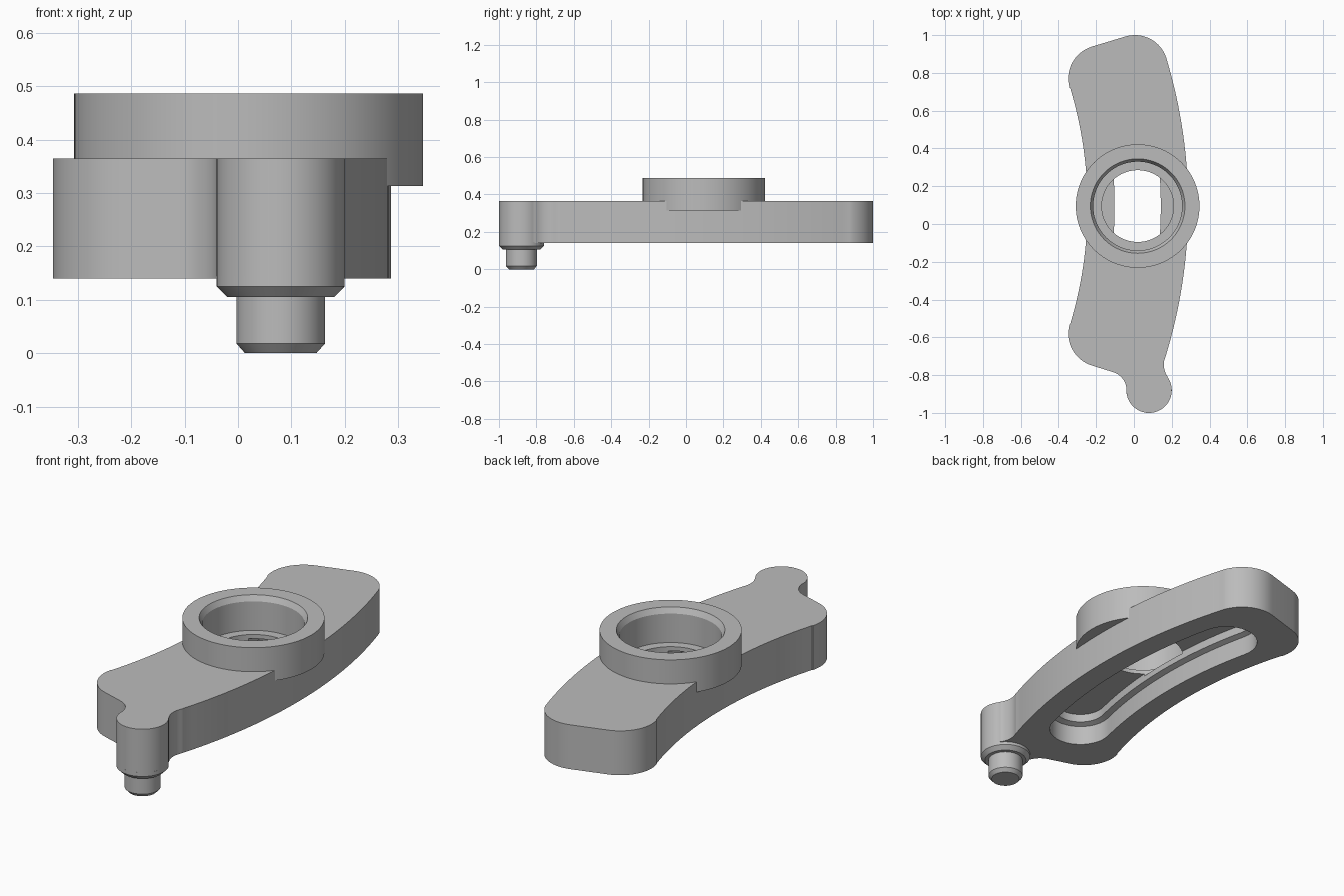
import bpy, bmesh
from math import cos, sin, radians

cube = bpy.data.objects.get("Cube")
if cube:
    bpy.data.objects.remove(cube, do_unlink=True)

grey = bpy.data.materials.new("plain_grey")
grey.use_nodes = True
grey.diffuse_color = (0.5, 0.5, 0.5, 1)
grey.node_tree.nodes["Principled BSDF"].inputs["Base Color"].default_value = (0.5, 0.5, 0.5, 1)

HUB = (0.02, 0.095)         # centre of the ring
BEND = 2.44                 # radius of the curved centreline
PIVOT = (HUB[0] - BEND, HUB[1])
PEG = (0.08, -0.88)


def arc(centre, r, a0, a1, n=16):
    steps = [radians(a0 + (a1 - a0) * i / n) for i in range(n + 1)]
    return [(centre[0] + r * cos(a), centre[1] + r * sin(a)) for a in steps]


def loft(name, sections, closed=False):
    """Skin matching outlines, each given as (points, z)."""
    bm = bmesh.new()
    loops = [[bm.verts.new((x, y, z)) for x, y in pts] for pts, z in sections]
    pairs = list(zip(loops, loops[1:]))
    if closed:
        pairs.append((loops[-1], loops[0]))
    else:
        bm.faces.new(loops[0])
        bm.faces.new(loops[-1])
    for a, b in pairs:
        for i in range(len(a)):
            j = (i + 1) % len(a)
            bm.faces.new((a[i], a[j], b[j], b[i]))
    bmesh.ops.recalc_face_normals(bm, faces=bm.faces)
    mesh = bpy.data.meshes.new(name)
    bm.to_mesh(mesh)
    bm.free()
    mesh.materials.append(grey)
    obj = bpy.data.objects.new(name, mesh)
    bpy.context.collection.objects.link(obj)
    return obj


def lathe(name, centre, profile, closed=False):
    """Round part from (radius, z) pairs."""
    return loft(name, [(arc(centre, r, 0, 360, 96)[:-1], z) for r, z in profile], closed)


def activate(obj):
    bpy.ops.object.select_all(action='DESELECT')
    obj.select_set(True)
    bpy.context.view_layer.objects.active = obj


def cut(obj, cutter):
    mod = obj.modifiers.new("cut", 'BOOLEAN')
    mod.operation, mod.solver, mod.object = 'DIFFERENCE', 'EXACT', cutter
    activate(obj)
    bpy.ops.object.modifier_apply(modifier=mod.name)
    bpy.data.objects.remove(cutter, do_unlink=True)


def slot_outline(w, reach=13.1):
    low, high = (arc(PIVOT, BEND, a, a, 1)[0] for a in (-reach, reach))
    return (arc(PIVOT, BEND + w, -reach, reach, 32)
            + arc(high, w, reach, 180 + reach)[1:]
            + arc(PIVOT, BEND - w, reach, -reach, 32)[1:]
            + arc(low, w, 180 - reach, 360 - reach)[1:-1])


# Curved arm outline: convex side, far end, concave side, near end with peg lobe
outline = (arc(PIVOT, 2.707, -16.75, 16.75, 32)
           + arc((0.005, 0.825), 0.175, 17.5, 107.4)
           + arc((-0.17, 0.77), 0.177, 107.4, 196)
           + arc(PIVOT, 2.175, 16.7, -16.7, 32)
           + arc((-0.17, -0.58), 0.177, 164, 252.6)
           + arc((-0.139, -0.88), 0.1, 72.6, 3)
           + arc(PEG, 0.12, 180, 396, 32)
           + arc((0.265, -0.745), 0.107, 214, 157)
           + arc((0.005, -0.635), 0.175, -22.9, -17.5, 4))
arm = loft("curved_arm", [(outline, 0.14), (outline, 0.365)])

# Stepped slot under the arm, then the bore and its through hole
cut(arm, loft("slot_cutter", [(slot_outline(w), z) for w, z in
                              ((0.15, 0.1), (0.15, 0.24), (0.122, 0.25), (0.122, 0.292))]))
cut(arm, lathe("bore_cutter", HUB, [(0.25, 0.313), (0.25, 0.5)]))
cut(arm, lathe("hole_cutter", HUB, [(0.19, 0.28), (0.19, 0.4)]))

# Raised ring with a bevelled mouth
ring = lathe("hub_ring", HUB, [(0.327, 0.313), (0.327, 0.487), (0.25, 0.487),
                               (0.235, 0.46), (0.235, 0.313)], closed=True)

# Peg with a shoulder and a bevelled tip
peg = lathe("peg", PEG, [(0.067, 0), (0.083, 0.018), (0.083, 0.105), (0.1, 0.105),
                         (0.12, 0.125), (0.12, 0.145)])

for obj in (arm, ring, peg):
    activate(obj)
    bpy.ops.object.shade_smooth_by_angle(angle=radians(25))
